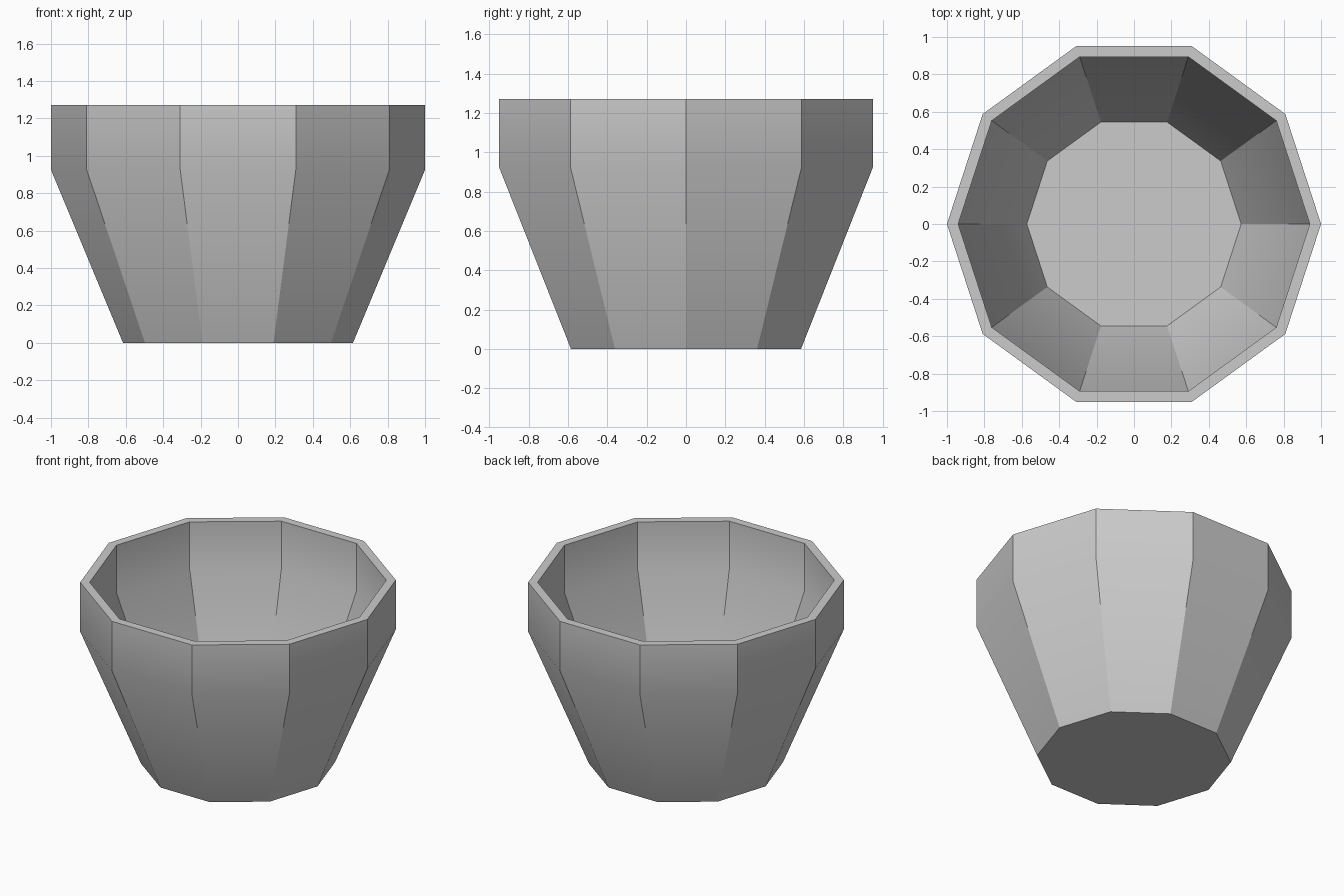
import bpy, bmesh, math

if "Cube" in bpy.data.objects:
    bpy.data.objects.remove(bpy.data.objects["Cube"])

SIDES = 10

# Wall profile (radius, z): outside foot up to the rim, then down inside to the floor
profile = [(0.615, 0.0), (1.0, 0.925), (1.0, 1.27),
           (0.94, 1.27), (0.94, 0.938), (0.573, 0.057)]

# Ten-sided pot turned from the profile
bm = bmesh.new()
rings = []
for r, z in profile:
    rings.append([bm.verts.new((r * math.cos(i * math.tau / SIDES),
                                r * math.sin(i * math.tau / SIDES), z))
                  for i in range(SIDES)])
for a, b in zip(rings, rings[1:]):
    for i in range(SIDES):
        j = (i + 1) % SIDES
        bm.faces.new((a[i], a[j], b[j], b[i]))

# Underside and inner floor
bm.faces.new(rings[0][::-1])
bm.faces.new(rings[-1])
bmesh.ops.recalc_face_normals(bm, faces=bm.faces)

mesh = bpy.data.meshes.new("pot")
bm.to_mesh(mesh)
bm.free()
pot = bpy.data.objects.new("pot", mesh)
bpy.context.collection.objects.link(pot)

# Soft bend below the rim band, crisp facets
bpy.context.view_layer.objects.active = pot
pot.select_set(True)
bpy.ops.object.shade_smooth_by_angle(angle=math.radians(30))
